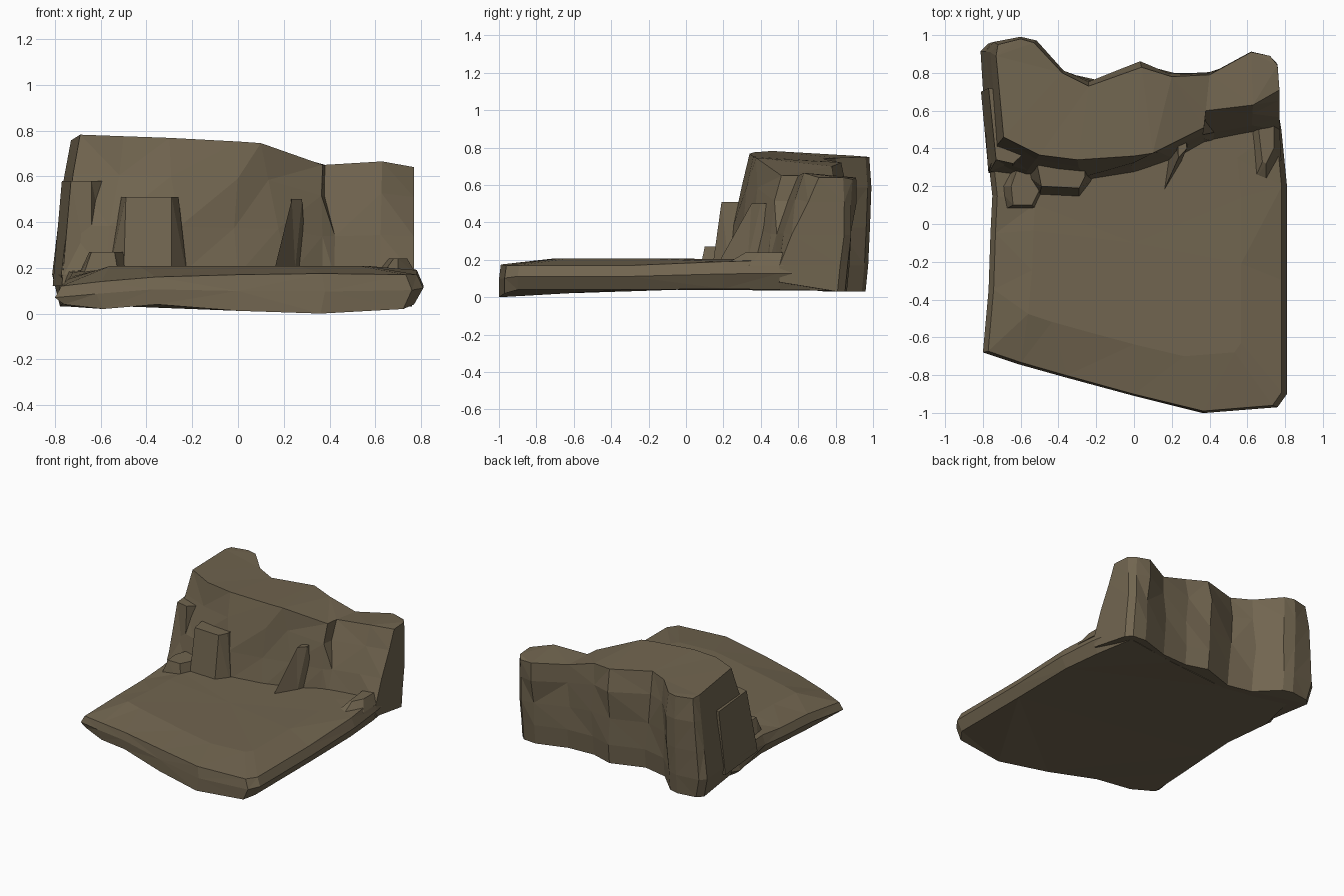
import bpy, bmesh, random
random.seed(4)

stone = bpy.data.materials.new("brown stone")
stone.diffuse_color = (0.165, 0.13, 0.079, 1)


def loft(name, rings, peak=None):
    """Skin equal-length point rings from bottom to top; optional centre point closes the top."""
    bm = bmesh.new()
    vr = [[bm.verts.new(p) for p in ring] for ring in rings]
    n = len(vr[0])
    for lo, hi in zip(vr, vr[1:]):
        for i in range(n):
            j = (i + 1) % n
            bm.faces.new((lo[i], lo[j], hi[j], hi[i]))
    bm.faces.new(vr[0][::-1])
    if peak:
        c = bm.verts.new(peak)
        for i in range(n):
            bm.faces.new((vr[-1][i], vr[-1][(i + 1) % n], c))
    else:
        bm.faces.new(vr[-1])
    bmesh.ops.triangulate(bm, faces=bm.faces[:])
    bmesh.ops.recalc_face_normals(bm, faces=bm.faces[:])
    me = bpy.data.meshes.new(name)
    bm.to_mesh(me)
    bm.free()
    me.materials.append(stone)
    ob = bpy.data.objects.new(name, me)
    bpy.context.collection.objects.link(ob)
    return ob


# Ground slab: outline x, y, underside z, top edge z
slab = [
    (-0.80, -0.68, .04, .12), (-0.62, -0.74, .02, .14), (-0.37, -0.81, .04, .16),
    (0.00, -0.91, .012, .17), (0.38, -1.00, .00, .175), (0.76, -0.97, .02, .17),
    (0.81, -0.90, .04, .17), (0.81, -0.30, .04, .17), (0.81, 0.20, .045, .19),
    (0.78, 0.50, .04, .20), (0.73, 0.80, .035, .20), (0.30, 0.74, .035, .20),
    (-0.20, 0.70, .035, .20), (-0.70, 0.85, .035, .20), (-0.79, 0.50, .04, .19),
    (-0.75, 0.15, .04, .18), (-0.76, -0.05, .04, .16), (-0.77, -0.35, .03, .15)]
loft("ground_slab", [
    [(x * .95, y, zl) for x, y, zl, zt in slab],
    [(x, y, zl * .45 + zt * .55 if x > -.79 else .07) for x, y, zl, zt in slab],
    [(x * .965, y * .99, zt) for x, y, zl, zt in slab],
    [(x * .7, y * .7, .208 if y < 0 else .204) for x, y, zl, zt in slab]],
    peak=(0.0, -0.1, .205))

# Cliff wall: top x, y, z and foot x, y
wall = [
    (-0.69, 0.46, .782, -0.77, 0.28), (-0.50, 0.365, .775, -0.58, 0.25),
    (-0.30, 0.34, .768, -0.25, 0.23), (0.00, 0.36, .752, 0.00, 0.27),
    (0.10, 0.375, .745, 0.23, 0.35), (0.37, 0.51, .65, 0.37, 0.43),
    (0.38, 0.60, .65, 0.42, 0.44), (0.63, 0.63, .665, 0.62, 0.48),
    (0.77, 0.71, .64, 0.77, 0.50), (0.76, 0.84, .64, 0.76, 0.82),
    (0.72, 0.89, .63, 0.72, 0.86), (0.62, 0.91, .64, 0.62, 0.87),
    (0.40, 0.79, .64, 0.40, 0.80), (0.20, 0.78, .70, 0.20, 0.79),
    (0.04, 0.83, .72, 0.04, 0.84), (-0.24, 0.73, .74, -0.20, 0.76),
    (-0.38, 0.80, .745, -0.38, 0.80), (-0.53, 0.96, .75, -0.53, 0.95),
    (-0.60, 0.98, .75, -0.60, 0.97), (-0.72, 0.95, .752, -0.77, 0.95),
    (-0.73, 0.89, .757, -0.81, 0.91)]


def wall_ring(t, z0, rough, swell):
    ring = []
    for xt, yt, zt, xb, yb in wall:
        x, y = xb + (xt - xb) * t, yb + (yt - yb) * t
        y += swell if y > .6 else 0
        x += -.6 * swell if x < -.6 else 0
        ring.append((x + random.uniform(-rough, rough) * (abs(x) < .6),
                     y + random.uniform(-rough, rough) * (y < .9),
                     z0 + (zt - z0) * t))
    return ring


foot = [(xb * (.96 if xb < -.7 else 1), yb - (.01 if yb > .6 else 0), .03 if yb > .6 else .08)
        for xt, yt, zt, xb, yb in wall]
loft("cliff_wall", [foot, wall_ring(0, .17, 0, .004), wall_ring(.35, .17, .018, .01),
                    wall_ring(.72, .17, .015, .014), [w[:3] for w in wall]])


def rock(name, base, top, z0, z1):
    """Faceted rock between a base outline and a top outline."""
    loft(name, [[(x, y, z0) for x, y in base], [(x, y, z1) for x, y in top]])


# Ledge pillar against the wall
rock("ledge_pillar",
     [(-.50, .15), (-.29, .14), (-.22, .23), (-.22, .40), (-.55, .40), (-.57, .26)],
     [(-.49, .20), (-.29, .19), (-.26, .25), (-.26, .42), (-.50, .42), (-.51, .30)], .15, .51)
# Boulder at the left foot
rock("foot_boulder",
     [(-.70, .07), (-.51, .065), (-.47, .16), (-.49, .34), (-.66, .34), (-.73, .20)],
     [(-.64, .10), (-.54, .10), (-.50, .18), (-.52, .34), (-.60, .34), (-.65, .20)], .10, .27)
# Shoulder on the left flank
rock("left_shoulder",
     [(-.77, .27), (-.64, .29), (-.55, .45), (-.70, .70), (-.81, .70)],
     [(-.73, .34), (-.64, .32), (-.50, .45), (-.68, .70), (-.77, .72)], .12, .58)
# Thin fin in the middle of the wall
rock("wall_fin",
     [(.16, .18), (.25, .33), (.30, .46), (.20, .46)],
     [(.235, .35), (.28, .40), (.27, .47), (.23, .47)], .195, .50)
# Low stone on the right edge
rock("edge_stone",
     [(.63, .22), (.70, .20), (.78, .34), (.77, .52), (.60, .50)],
     [(.68, .33), (.70, .32), (.74, .40), (.74, .52), (.66, .50)], .17, .24)
